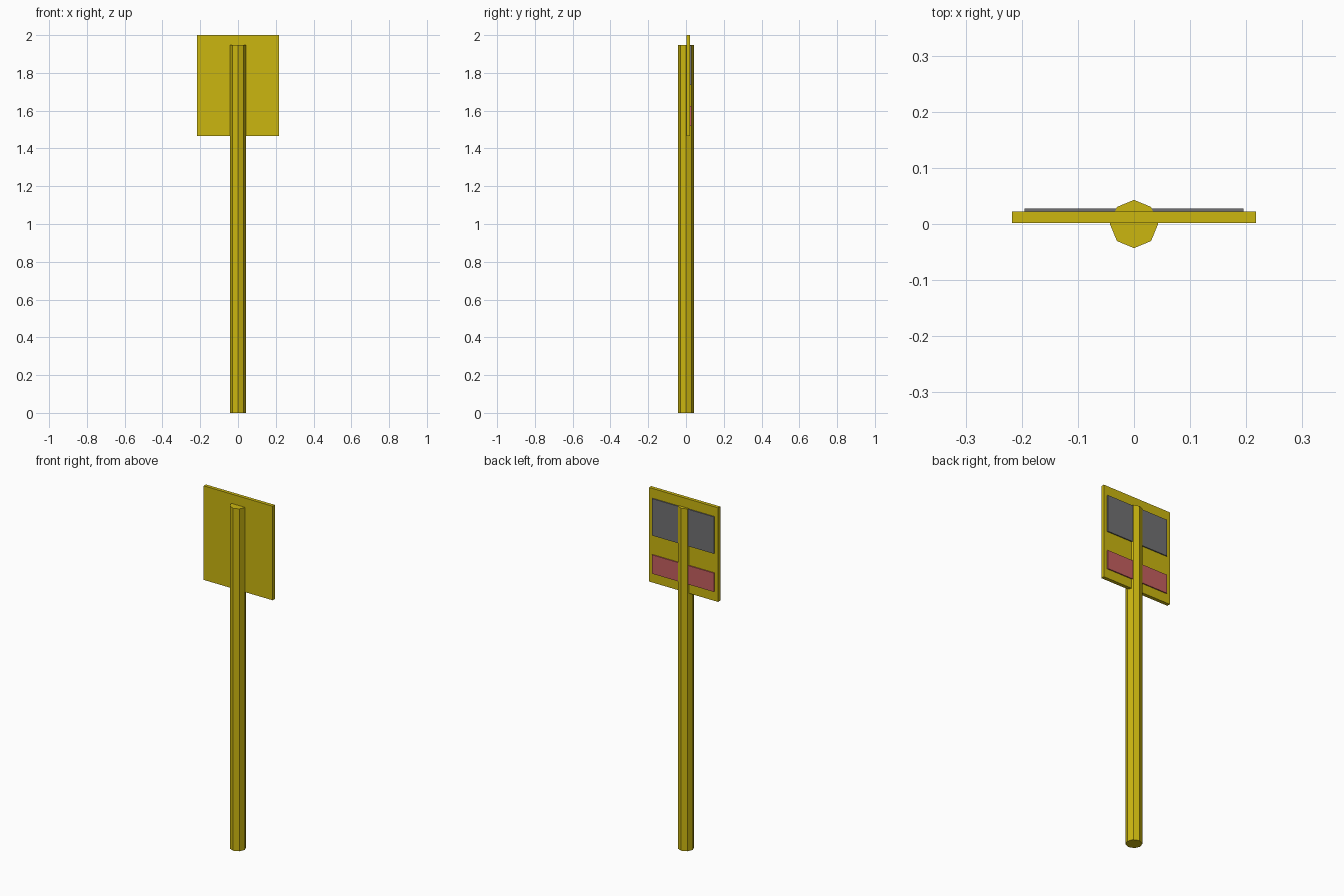
import bpy
from math import pi

if "Cube" in bpy.data.objects:
    bpy.data.objects.remove(bpy.data.objects["Cube"])


def make_material(name, rgb):
    mat = bpy.data.materials.new(name)
    mat.use_nodes = True
    color = (*rgb, 1)
    mat.diffuse_color = color
    mat.node_tree.nodes["Principled BSDF"].inputs["Base Color"].default_value = color
    return mat


yellow = make_material("mustard yellow", (0.6, 0.47, 0.005))
gray = make_material("slate gray", (0.165, 0.165, 0.17))
red = make_material("muted red", (0.56, 0.115, 0.115))


def slab(name, half_width, y0, y1, z0, z1, mat):
    """Upright box spanning the given depth and height."""
    bpy.ops.mesh.primitive_cube_add(size=1, location=(0, (y0 + y1) / 2, (z0 + z1) / 2))
    obj = bpy.context.object
    obj.name = name
    obj.scale = (2 * half_width, y1 - y0, z1 - z0)
    bpy.ops.object.transform_apply(location=False, rotation=False, scale=True)
    obj.data.materials.append(mat)


# Eight-sided pole with corners on the axes
POLE_HEIGHT = 1.947
bpy.ops.mesh.primitive_cylinder_add(vertices=8, radius=0.043, depth=POLE_HEIGHT,
                                    location=(0, 0, POLE_HEIGHT / 2))
pole = bpy.context.object
pole.name = "pole"
pole.data.materials.append(yellow)

# Sign board, with two thin panels on its back face
BACK = 0.022
slab("sign_board", 0.217, 0.002, BACK, 1.465, 2.0, yellow)
slab("upper_panel", 0.195, BACK - 0.001, BACK + 0.006, 1.735, 1.945, gray)
slab("lower_panel", 0.195, BACK - 0.001, BACK + 0.006, 1.518, 1.625, red)
